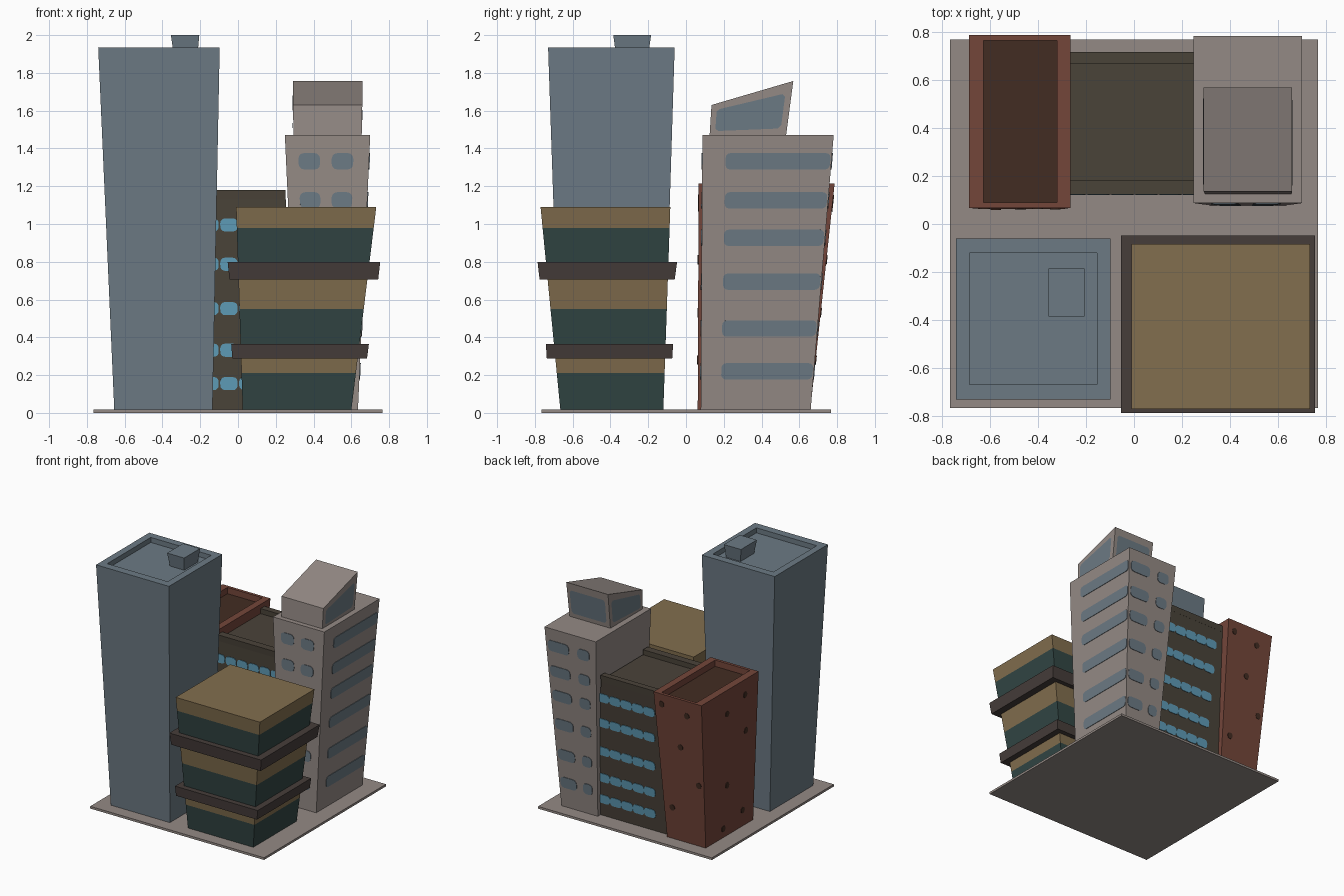
import bpy, math
from mathutils import Vector

if "Cube" in bpy.data.objects:
    bpy.data.objects.remove(bpy.data.objects["Cube"])


def material(name, rgb):
    m = bpy.data.materials.new(name)
    lin = [(c / 255 / 12.92 if c < 11 else ((c / 255 + 0.055) / 1.055) ** 2.4) for c in rgb]
    m.diffuse_color = (*lin, 1)
    m.use_nodes = True
    m.node_tree.nodes["Principled BSDF"].inputs["Base Color"].default_value = m.diffuse_color
    return m


BLUE = material("slate blue", (108, 122, 132))
GREY = material("warm grey", (148, 138, 133))
OLIVE = material("ochre", (130, 110, 78))
TEAL = material("dark teal", (50, 70, 68))
SLAB = material("dark umber grey", (70, 61, 58))
BROWN = material("dark brown", (74, 67, 57))
GLASS = material("bright window blue", (94, 155, 182))
RED = material("brick red", (116, 70, 58))
DARK = material("deep brown", (66, 44, 34))


def corners(r):
    """Ring (x0, x1, y0, y1, z) -> four corners; z may be (front, back)."""
    x0, x1, y0, y1, z = r
    zf, zb = z if isinstance(z, tuple) else (z, z)
    return [Vector(p) for p in ((x0, y0, zf), (x1, y0, zf), (x1, y1, zb), (x0, y1, zb))]


def make(name, verts, faces, mats, idx=None):
    me = bpy.data.meshes.new(name)
    me.from_pydata([tuple(v) for v in verts], [], faces)
    for m in mats:
        me.materials.append(m)
    if idx:
        for p, i in zip(me.polygons, idx):
            p.material_index = i
    ob = bpy.data.objects.new(name, me)
    bpy.context.collection.objects.link(ob)
    return ob


def loft(name, rings, mats, seg=None):
    """Closed stack of rectangular rings; seg gives a material index per storey, cap last."""
    verts = [c for r in rings for c in corners(r)]
    faces, idx = [], []
    seg = seg or [0] * len(rings)
    for k in range(len(rings) - 1):
        for i in range(4):
            j = (i + 1) % 4
            faces.append((4 * k + i, 4 * k + j, 4 * k + 4 + j, 4 * k + 4 + i))
            idx.append(seg[k])
    n = 4 * len(rings) - 4
    faces += [(n, n + 1, n + 2, n + 3), (3, 2, 1, 0)]
    idx += [seg[-1], seg[0]]
    return make(name, verts, faces, mats, idx)


def panels(name, lo, hi, mat, items, lift=0.004):
    """Thin rounded plates on frustum sides. item = (side, u, v centre, width, height, radius)."""
    a, b = corners(lo), corners(hi)
    verts, faces = [], []
    for side, u, v, w, h, r in items:
        j = (side + 1) % 4
        p0, p1, q0, q1 = a[side], a[j], b[side], b[j]
        wid = (p0.lerp(p1, .5) - p0).length * (1 - v) * 2 + (q1 - q0).length * v
        hei = ((q0 - p0).length + (q1 - p1).length) / 2
        nrm = (p1 - p0).cross(q0 - p0).normalized()
        loop = []
        for c in range(4):
            sx, sy = ((1, 1), (-1, 1), (-1, -1), (1, -1))[c]
            for s in range(4):
                t = math.pi / 2 * (c + s / 3)
                du = (sx * (w / 2 - r) + r * math.cos(t)) / wid
                dv = (sy * (h / 2 - r) + r * math.sin(t)) / hei
                uu, vv = u + du, v + dv
                loop.append(p0.lerp(p1, uu).lerp(q0.lerp(q1, uu), vv))
        n, s = len(verts), len(loop)
        verts += [p + nrm * lift for p in loop] + [p - nrm * .003 for p in loop]
        faces.append(tuple(range(n, n + s)))
        faces += [(n + i, n + s + i, n + s + (i + 1) % s, n + (i + 1) % s) for i in range(s)]
    return make(name, verts, faces, [mat])


G = 0.015  # building foot height

# Ground plate
loft("ground_plate", [(-.766, .766, -.766, .768, 0), (-.766, .766, -.766, .768, .018)], [GREY])

# Tall blue tower with sunken roof and lift housing
loft("blue_tower", [(-.655, -.135, -.665, -.12, G), (-.74, -.097, -.73, -.06, 1.935),
                    (-.685, -.153, -.667, -.12, 1.935), (-.685, -.153, -.667, -.12, 1.895)], [BLUE])
loft("lift_housing", [(-.34, -.215, -.37, -.2, 1.89), (-.355, -.205, -.385, -.185, 2.0)], [BLUE])

# Banded ochre and teal block, flaring upward
f_lo, f_hi = (.025, .6, -.665, -.12, G), (-.01, .732, -.77, -.083, 1.09)
levels = [G, .21, .33, .55, .75, .98, 1.09]
rings = []
for z in levels:
    t = (z - G) / (1.09 - G)
    rings.append(tuple(p + (q - p) * t for p, q in zip(f_lo, f_hi)))
# teal below each boundary, ochre above
rings.insert(3, rings[2])
cut = [G, .21, .36, .55, .75, .98, 1.09]
rings = [tuple(p + (q - p) * ((z - G) / (1.09 - G)) for p, q in zip(f_lo, f_hi)) for z in cut]
loft("banded_block", rings, [TEAL, OLIVE], [0, 1, 0, 1, 0, 1, 1])
loft("lower_slab", [(-.03, .683, -.737, -.073, .288), (-.036, .693, -.742, -.068, .365)], [SLAB])
loft("upper_slab", [(-.045, .742, -.775, -.06, .705), (-.055, .753, -.786, -.047, .8)], [SLAB])

# Grey block with strip windows
g_lo, g_hi = (.315, .635, .078, .66, G), (.248, .7, .087, .782, 1.472)
loft("grey_block", [g_lo, g_hi], [GREY])
items = []
for z in (1.332, 1.125, .927, .695, .447, .22):
    v = (z - G) / (1.472 - G)
    wx, wy = .32 + .132 * v, .582 + .113 * v
    items.append((1, .585, v, .81 * wy, .087, .025))
    for u in (.28, .68):
        items.append((0, u, v, .26 * wx, .087, .03))
    items.append((2, .25, v, .42 * wx, .087, .03))
    items.append((2, .75, v, .24 * wx, .087, .03))
panels("grey_block_windows", g_lo, g_hi, BLUE, items)

# Slant-roofed penthouse
p_lo, p_hi = (.295, .655, .125, .53, 1.47), (.29, .658, .135, .568, (1.63, 1.757))
loft("penthouse", [p_lo, p_hi], [GREY])
a, b = corners(p_lo), corners(p_hi)
for side, nm in ((1, "right"), (2, "back"), (3, "left")):
    j = (side + 1) % 4
    nrm = (a[j] - a[side]).cross(b[side] - a[side]).normalized() * .004
    # inset pane following the sloped outline, with clipped corners
    pts = [a[side].lerp(a[j], u).lerp(b[side].lerp(b[j], u), v) + nrm for u, v in
           ((.11, .13), (.88, .13), (.92, .2), (.92, .74), (.88, .8), (.11, .8), (.07, .74), (.07, .2))]
    make("penthouse_window_" + nm, pts, [tuple(range(8))], [BLUE])

# Dark brown middle block with front and back parapets
m_lo, m_hi = (-.3, .33, .13, .625, G), (-.272, .252, .125, .712, 1.14)
loft("brown_block", [m_lo, m_hi], [BROWN])
loft("front_parapet", [(-.272, .252, .125, .182, 1.13), (-.272, .252, .122, .182, 1.18)], [BROWN])
loft("back_parapet", [(-.272, .252, .665, .712, 1.13), (-.272, .252, .665, .715, 1.18)], [BROWN])
items = []
for z in (.995, .787, .552, .332, .155):
    v = (z - G) / (1.14 - G)
    x0, w = -.3 + .028 * v, .63 - .106 * v
    for k in range(5):
        u = (-.248 + .1 * k - x0) / w
        items += [(0, u, v, .092, .07, .025), (2, u, v, .1, .07, .025)]
        if k == 4:
            u = (.235 - x0) / w
            items += [(0, u, v, .06, .06, .02)]
panels("brown_block_windows", m_lo, m_hi, GLASS, items)

# Brick red block with sunken dark roof and round openings
r_lo, r_hi = (-.635, -.295, .062, .658, G), (-.687, -.265, .067, .787, 1.215)
loft("red_block", [r_lo, r_hi, (-.627, -.32, .09, .763, 1.215), (-.627, -.32, .09, .763, 1.165)],
     [RED, DARK], [0, 0, 0, 1])
back = ((.15, 1.13), (.68, 1.09), (.5, .81), (.2, .28), (.88, .53))
left = ((.77, 1.09), (.8, .79), (.45, 1.02), (.45, .43), (.77, .15), (.37, .09))
items = [(s, u, (z - G) / 1.2, .044, .05, .022) for s, pts in ((2, back), (3, left), (0, back)) for u, z in pts]
panels("red_block_openings", r_lo, r_hi, DARK, items)
